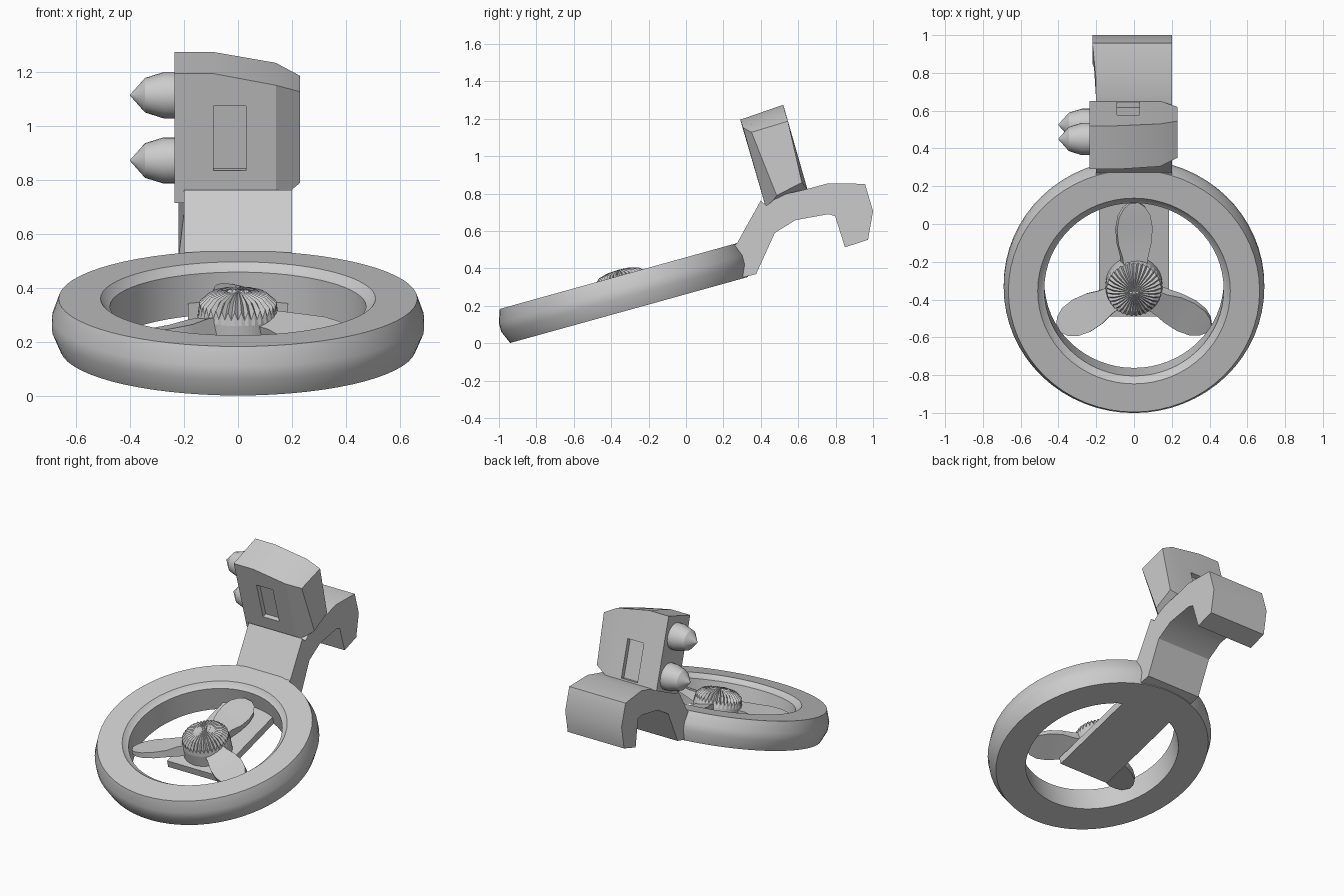
import bpy, bmesh, math
from mathutils import Matrix, Vector

cube = bpy.data.objects.get("Cube")
if cube:
    bpy.data.objects.remove(cube)

grey = bpy.data.materials.new("plain_grey")
grey.use_nodes = True
grey.diffuse_color = (0.6, 0.6, 0.6, 1)
grey.node_tree.nodes["Principled BSDF"].inputs["Base Color"].default_value = (0.6, 0.6, 0.6, 1)

# Frame of the tilted ring: origin at the centre of its underside
TILT = Matrix.Translation((0, -0.304, 0.178)) @ Matrix.Rotation(math.radians(15.5), 4, 'X')


def loft(name, sections, matrix=Matrix(), closed=False, caps=True, angle=30):
    """Skin a row of equal-length point loops."""
    bm = bmesh.new()
    loops = [[bm.verts.new(p) for p in s] for s in sections]
    n = len(loops[0])
    pairs = list(zip(loops, loops[1:]))
    if closed:
        pairs.append((loops[-1], loops[0]))
    for a, b in pairs:
        for i in range(n):
            j = (i + 1) % n
            bm.faces.new((a[i], a[j], b[j], b[i]))
    if caps and not closed:
        bm.faces.new(loops[0])
        bm.faces.new(loops[-1])
    bmesh.ops.recalc_face_normals(bm, faces=bm.faces)
    mesh = bpy.data.meshes.new(name)
    bm.to_mesh(mesh)
    bm.free()
    mesh.transform(matrix)
    mesh.materials.append(grey)
    obj = bpy.data.objects.new(name, mesh)
    bpy.context.collection.objects.link(obj)
    bpy.ops.object.select_all(action='DESELECT')
    obj.select_set(True)
    bpy.context.view_layer.objects.active = obj
    if angle:
        bpy.ops.object.shade_smooth_by_angle(angle=math.radians(angle))
    return obj


def lathe(name, profile, segments, matrix=TILT, closed=False, ridge=None, angle=30):
    """Turn (radius, height) points about z; ridge lifts every other point."""
    ridge = ridge or [0] * len(profile)
    sections = []
    for (r, z), k in zip(profile, ridge):
        sections.append([(r * math.cos(math.tau * i / segments),
                          r * math.sin(math.tau * i / segments),
                          z + (k if i % 2 else -k)) for i in range(segments)])
    return loft(name, sections, matrix, closed, True, angle)


def box(name, lo, hi, matrix):
    corners = [(0, 0), (1, 0), (1, 1), (0, 1)]
    return loft(name, [[(lo[0] if a == 0 else hi[0], lo[1] if b == 0 else hi[1], z)
                        for a, b in corners] for z in (lo[2], hi[2])], matrix, angle=0)


# Outer ring
lathe("ring", [(0.475, 0), (0.66, 0), (0.69, 0.07), (0.69, 0.12), (0.665, 0.19),
               (0.51, 0.19), (0.49, 0.168), (0.475, 0.16)], 64, closed=True)

# Plate carrying the hub
box("hub_plate", (-0.185, -0.18, 0.002), (0.185, 0.55, 0.05), TILT)

# Ridged hub
lathe("hub", [(0.15, 0.03), (0.15, 0.125), (0.143, 0.16), (0.11, 0.2),
              (0.06, 0.216), (0.008, 0.222)], 72,
      ridge=[0, 0, 0.016, 0.006, 0.003, 0], angle=0)

# Three leaf-shaped blades: (distance, half width, thickness)
rows = [(0.1, 0.06, 0.07), (0.17, 0.07, 0.065), (0.24, 0.09, 0.045), (0.32, 0.097, 0.04),
        (0.39, 0.085, 0.035), (0.435, 0.058, 0.03), (0.46, 0.025, 0.025)]
for k in range(3):
    turn = Matrix.Rotation(math.radians(90 + 120 * k), 4, 'Z')
    lean = Matrix.Rotation(math.radians(14), 4, 'X')
    lift = Matrix.Translation((0, 0, 0.1))
    loft("blade_%d" % (k + 1),
         [[(r, s * w, t * h) for s, t in ((-1, -.5), (1, -.5), (1, .5), (-1, .5))]
          for r, w, h in rows], TILT @ turn @ lift @ lean)

# Bent neck with the hook at its back
side = [(0.22, 0.33), (0.375, 0.37), (0.475, 0.59), (0.585, 0.658), (0.76, 0.69),
        (0.797, 0.68), (0.85, 0.513), (0.973, 0.553), (1.0, 0.706), (0.957, 0.852),
        (0.76, 0.855), (0.65, 0.825), (0.5, 0.79), (0.43, 0.735), (0.4, 0.763),
        (0.27, 0.53), (0.18, 0.49)]
loft("neck", [[(-0.22 if y > 0.8 else -0.2, y, z) for y, z in side],
              [(0.2, y, z) for y, z in side]])

# Head block, tapering toward its left side
full = [(0.29, 1.195), (0.52, 1.275), (0.65, 0.82), (0.43, 0.715)]
mid = [(0.305, 1.152), (0.53, 1.235), (0.65, 0.82), (0.43, 0.715)]
end = [(0.35, 1.128), (0.545, 1.187), (0.62, 0.86), (0.485, 0.79)]
head = loft("head", [[(x, y, z) for y, z in quad] for x, quad in
                     ((-0.235, full), (-0.09, full), (0.14, mid), (0.23, end))], angle=20)

# Recessed slots in the front and back of the head
for (y0, z0), (y1, z1) in ((full[3], full[0]), (full[2], full[1])):
    along = Vector((0, y1 - y0, z1 - z0)).normalized()
    across = Vector((1, 0, 0))
    frame = Matrix((across, along, across.cross(along))).transposed().to_4x4()
    t = (0.955 - z0) / (z1 - z0)
    frame.translation = (-0.03, y0 + t * (y1 - y0), 0.955)
    cutter = box("slot_cutter", (-0.06, -0.125, -0.03), (0.06, 0.125, 0.03), frame)
    cutter.hide_render = True
    cut = head.modifiers.new("slot", 'BOOLEAN')
    cut.operation = 'DIFFERENCE'
    cut.solver = 'EXACT'
    cut.object = cutter
    bpy.context.view_layer.objects.active = head
    bpy.ops.object.modifier_apply(modifier=cut.name)
    bpy.data.objects.remove(cutter)

# Pointed knobs on the right side of the head
for name, y, z in (("upper_knob", 0.45, 1.115), ("lower_knob", 0.525, 0.873)):
    place = Matrix.Translation((-0.2, y, z)) @ Matrix.Rotation(math.radians(-90), 4, 'Y')
    lathe(name, [(0.086, 0), (0.086, 0.075), (0.064, 0.145), (0.002, 0.2)], 24, place, angle=25)
